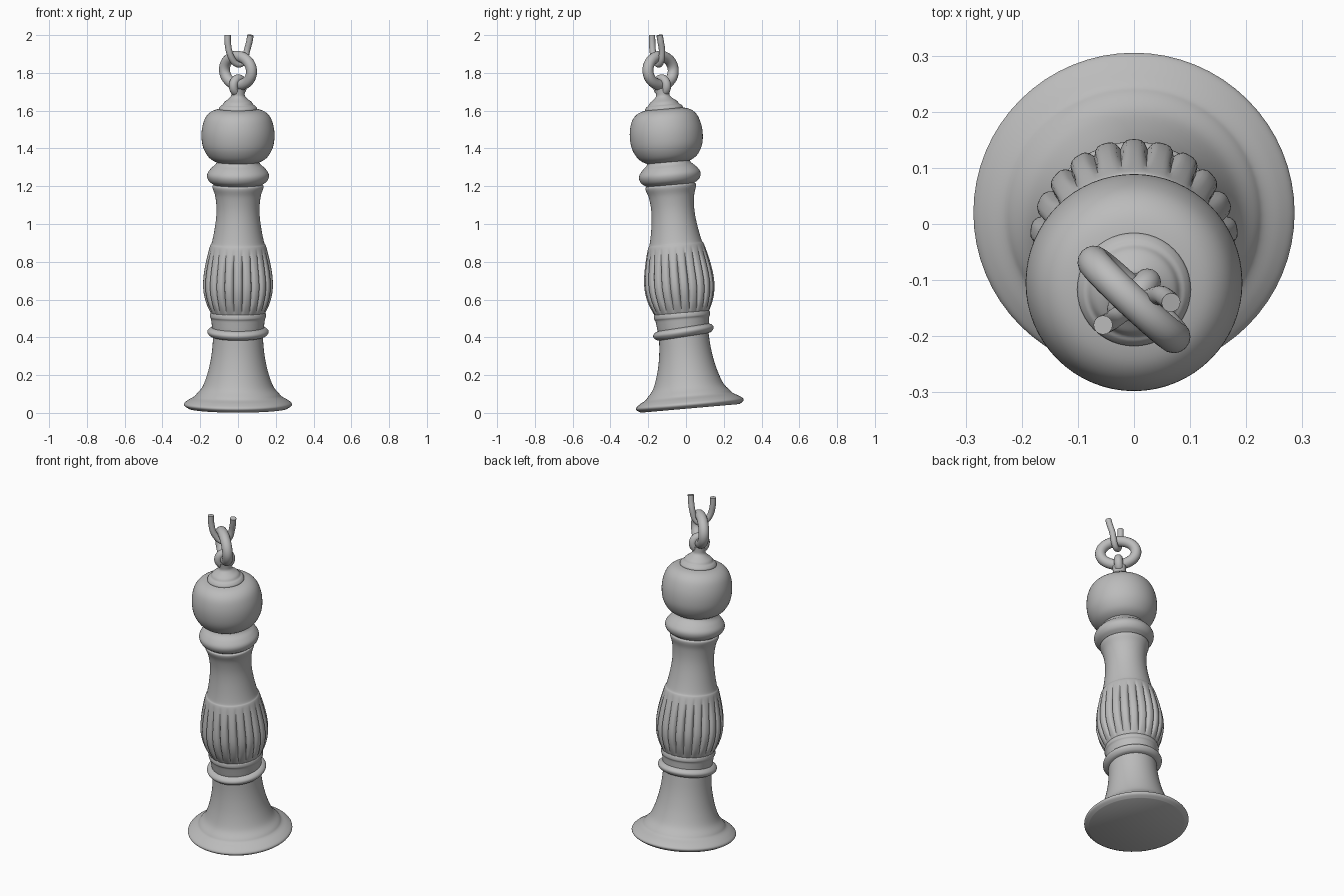
import bpy, bmesh, math
from mathutils import Matrix, Vector

if "Cube" in bpy.data.objects:
    bpy.data.objects.remove(bpy.data.objects["Cube"])

grey = bpy.data.materials.new("plain_grey")
grey.diffuse_color = (0.5, 0.5, 0.5, 1)
grey.use_nodes = True
grey.node_tree.nodes["Principled BSDF"].inputs["Base Color"].default_value = grey.diffuse_color

# The whole piece leans slightly forward about its foot
LEAN = Matrix.Translation((0, 0.022, 0.024)) @ Matrix.Rotation(math.radians(5), 4, 'X')


def smooth_path(pts, closed=False, steps=5):
    """Catmull-Rom curve through the points."""
    out, n = [], len(pts)
    pts = [Vector(p) for p in pts]
    for i in range(n if closed else n - 1):
        idx = [(i + k) % n if closed else min(max(i + k, 0), n - 1) for k in (-1, 0, 1, 2)]
        a, b, c, d = (pts[k] for k in idx)
        for s in range(steps):
            t = s / steps
            out.append(0.5 * (2 * b + (c - a) * t + (2 * a - 5 * b + 4 * c - d) * t * t
                              + (3 * b - a - 3 * c + d) * t ** 3))
    if not closed:
        out.append(pts[-1])
    return out


def finish(name, bm, matrix=LEAN, angle=50):
    bmesh.ops.recalc_face_normals(bm, faces=bm.faces)
    bm.transform(matrix)
    me = bpy.data.meshes.new(name)
    bm.to_mesh(me)
    bm.free()
    ob = bpy.data.objects.new(name, me)
    bpy.context.collection.objects.link(ob)
    me.materials.append(grey)
    bpy.context.view_layer.objects.active = ob
    ob.select_set(True)
    bpy.ops.object.shade_smooth_by_angle(angle=math.radians(angle))
    ob.select_set(False)
    return ob


def skin(bm, rings, closed=False):
    n = len(rings[0])
    for i in range(len(rings) if closed else len(rings) - 1):
        a, b = rings[i], rings[(i + 1) % len(rings)]
        for j in range(n):
            k = (j + 1) % n
            bm.faces.new((a[j], a[k], b[k], b[j]))
    if not closed:
        bm.faces.new(rings[0])
        bm.faces.new(rings[-1])


def lathe(name, profile, seg=64, groove=None, matrix=LEAN):
    """Turned part from (radius, height) points; groove(height, angle) cuts the radius."""
    bm = bmesh.new()
    rings = []
    for r, z in smooth_path(profile):
        ring = []
        for j in range(seg):
            a = 2 * math.pi * j / seg
            q = r - (groove(z, a) if groove else 0)
            ring.append(bm.verts.new((q * math.cos(a), q * math.sin(a), z)))
        rings.append(ring)
    skin(bm, rings)
    return finish(name, bm, matrix)


def tube(name, pts, radius, closed=False, seg=16, matrix=LEAN):
    """Round wire along a smooth path."""
    path = smooth_path(pts, closed)
    bm = bmesh.new()
    rings, n = [], len(path)
    up = None
    for i, p in enumerate(path):
        t = (path[(i + 1) % n] - path[i - 1]) if closed or 0 < i < n - 1 else \
            (path[1] - path[0] if i == 0 else path[-1] - path[-2])
        t.normalize()
        up = t.orthogonal() if up is None else up - t * up.dot(t)
        up.normalize()
        side = t.cross(up)
        rings.append([bm.verts.new(p + radius * (up * math.cos(a) + side * math.sin(a)))
                      for a in (2 * math.pi * j / seg for j in range(seg))])
    skin(bm, rings, closed)
    return finish(name, bm, matrix)


def oval(center, half_w, half_h, heading, n=16):
    """Upright oval loop whose width runs along the heading angle."""
    c, h = Vector(center), math.radians(heading)
    along = Vector((math.cos(h), math.sin(h), 0))
    return [c + along * half_w * math.cos(a) + Vector((0, 0, half_h * math.sin(a)))
            for a in (2 * math.pi * i / n for i in range(n))]


# Flared foot with a soft rim
lathe("flared_foot", [(0.262, 0), (0.283, 0.014), (0.284, 0.028), (0.262, 0.045), (0.232, 0.062),
                      (0.218, 0.078), (0.188, 0.115), (0.163, 0.18), (0.146, 0.25),
                      (0.136, 0.32), (0.131, 0.4)])

# Waist ring, tipped a little more than the body
tip = LEAN @ Matrix.Translation((0, 0, 0.405)) @ Matrix.Rotation(math.radians(4), 4, 'X')
lathe("waist_ring", [(0.125, -0.026), (0.147, -0.02), (0.161, -0.004), (0.16, 0.01),
                     (0.146, 0.022), (0.125, 0.027)], matrix=tip)

# Neck of the handle under the fluted swell
lathe("lower_band", [(0.13, 0.38), (0.137, 0.43), (0.14, 0.455), (0.143, 0.475),
                     (0.149, 0.487), (0.147, 0.505), (0.138, 0.515)])


# Fluted handle
def flutes(z, a):
    fade = min(max((z - 0.50) / 0.08, 0), max((0.86 - z) / 0.12, 0), 1)
    return 0.016 * fade * (1 - abs(math.sin(11 * a))) ** 2


lathe("fluted_handle", [(0.135, 0.49), (0.149, 0.515), (0.169, 0.56), (0.182, 0.61), (0.186, 0.66),
                        (0.181, 0.72), (0.17, 0.78), (0.155, 0.84), (0.147, 0.865), (0.139, 0.88),
                        (0.126, 0.94), (0.116, 1.01), (0.114, 1.07), (0.121, 1.13),
                        (0.134, 1.17), (0.132, 1.185), (0.115, 1.19)], seg=176, groove=flutes)

# Collar below the ball
lathe("collar", [(0.112, 1.18), (0.13, 1.19), (0.152, 1.206), (0.163, 1.228), (0.161, 1.25),
                 (0.143, 1.275), (0.121, 1.295), (0.114, 1.31), (0.12, 1.335)])

# Ball
lathe("ball", [(0.08, 1.302), (0.12, 1.311), (0.157, 1.337), (0.184, 1.385), (0.193, 1.44),
               (0.189, 1.495), (0.172, 1.545), (0.142, 1.576), (0.1, 1.59), (0.05, 1.593)])

# Cap with a thin stem
lathe("cap", [(0.07, 1.575), (0.096, 1.582), (0.101, 1.594), (0.092, 1.607), (0.082, 1.614),
              (0.072, 1.628), (0.05, 1.645), (0.037, 1.66), (0.036, 1.68), (0.038, 1.70)], seg=48)

# Eyelet, then the oval chain ring through it
tube("eyelet", oval((0, 0, 1.715), 0.034, 0.036, 45), 0.024, True)
tube("chain_ring", oval((0, 0, 1.795), 0.098, 0.076, -43), 0.029, True)

# Open upper link hooked through the ring, ends cut level with the top
tube("open_link", [(-0.055, -0.18, 2.0), (-0.054, -0.179, 1.955), (-0.043, -0.174, 1.90),
                   (-0.02, -0.158, 1.857), (0.01, -0.142, 1.845), (0.034, -0.13, 1.87),
                   (0.048, -0.127, 1.92), (0.06, -0.134, 1.965), (0.066, -0.14, 2.0)],
     0.017, matrix=Matrix.Identity(4))
